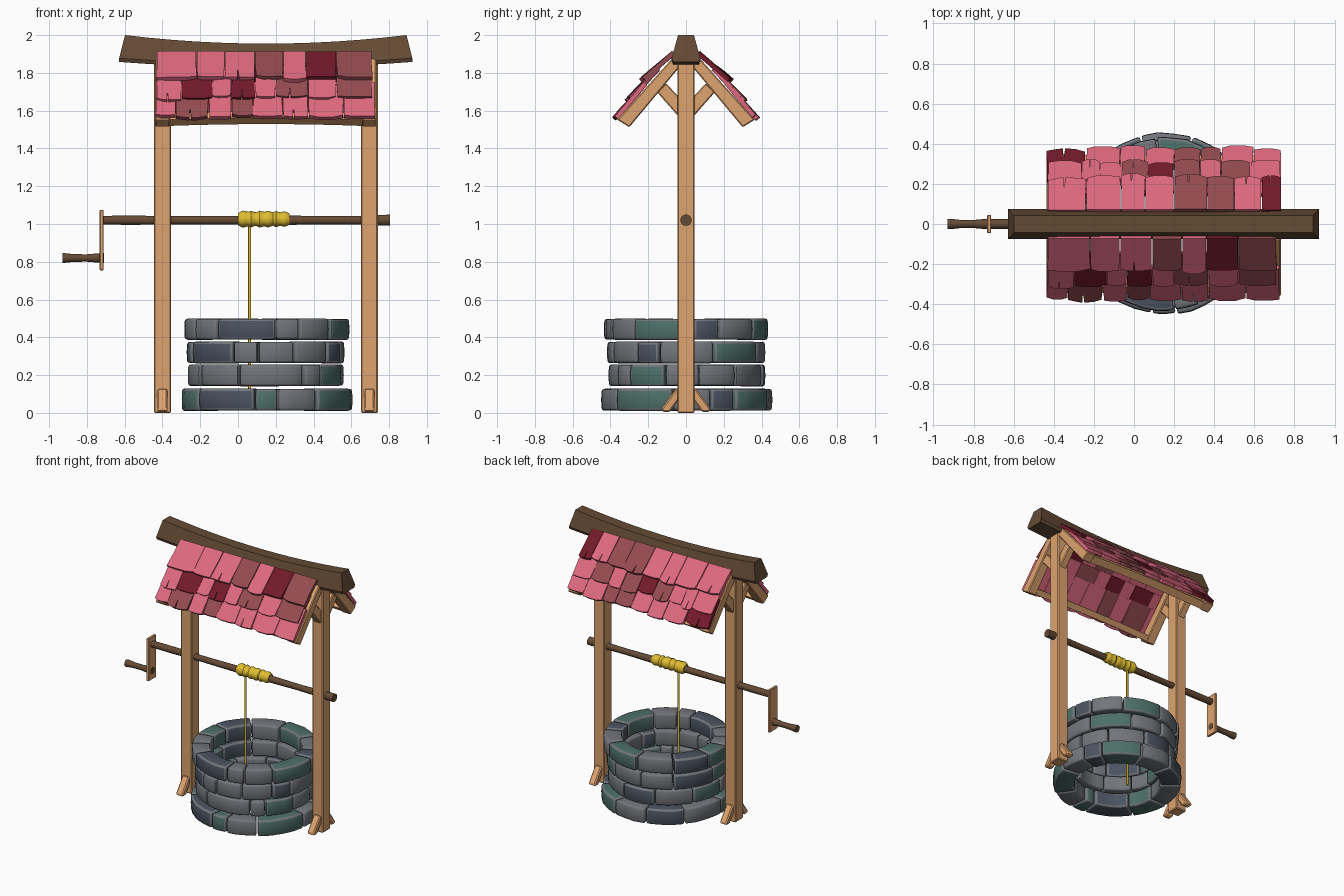
import bpy, bmesh, math, random
from mathutils import Vector as V

if "Cube" in bpy.data.objects:
    bpy.data.objects.remove(bpy.data.objects["Cube"])
random.seed(4)
J = lambda a: random.uniform(-a, a)


def mat(name, r, g, b):
    m = bpy.data.materials.new(name)
    m.diffuse_color = (r, g, b, 1)
    m.use_nodes = True
    m.node_tree.nodes["Principled BSDF"].inputs["Base Color"].default_value = m.diffuse_color
    return m


OAK = mat("light_wood", .73, .37, .16)
DARK = mat("dark_wood", .13, .07, .035)
ROPE = mat("rope_yellow", .75, .51, .03)
STONE = [mat("stone_grey", .17, .18, .20), mat("stone_blue", .07, .087, .12), mat("stone_green", .075, .16, .14)]
TILE = [mat("tile_pink", .73, .14, .21), mat("tile_dusky", .30, .07, .08), mat("tile_deep", .17, .01, .022)]


def finish(name, bm, mats, smooth=None, bevel=0, segs=1):
    bmesh.ops.recalc_face_normals(bm, faces=bm.faces[:])
    if bevel:
        es = [e for e in bm.edges if len(e.link_faces) == 2 and e.calc_face_angle() > .8]
        bmesh.ops.bevel(bm, geom=es, offset=bevel, segments=segs, affect='EDGES', profile=.5, clamp_overlap=True)
    me = bpy.data.meshes.new(name)
    bm.to_mesh(me)
    bm.free()
    for m in mats:
        me.materials.append(m)
    if smooth:
        me.shade_smooth()
        me.set_sharp_from_angle(angle=math.radians(smooth))
    ob = bpy.data.objects.new(name, me)
    bpy.context.collection.objects.link(ob)
    return ob


def loft(bm, rings, mi=0):
    """Skin closed rings of points and cap both ends."""
    rs = [[bm.verts.new(p) for p in r] for r in rings]
    n = len(rs[0])
    fs = [bm.faces.new(rs[0]), bm.faces.new(rs[-1])]
    for a, b in zip(rs, rs[1:]):
        fs += [bm.faces.new((a[i], a[(i + 1) % n], b[(i + 1) % n], b[i])) for i in range(n)]
    for f in fs:
        f.material_index = mi


def prism(name, yz, x0, x1, m, bevel=.006):
    """Side profile in y,z extruded along x."""
    bm = bmesh.new()
    loft(bm, [[(x, y, z) for y, z in yz] for x in (x0, x1)])
    return finish(name, bm, [m], bevel=bevel)


def lathe_x(name, prof, z, m, n=14):
    """Turned part along x; prof holds (x, radius)."""
    bm = bmesh.new()
    loft(bm, [[(x, r * math.cos(i * math.tau / n), z + r * math.sin(i * math.tau / n)) for i in range(n)]
              for x, r in prof])
    return finish(name, bm, [m], smooth=40)


# Stone courses: z0, z1, outer radius, inner radius, [(start degrees, colour)...]
CX = .15
courses = [
    (.01, .13, .45, .305, [(-144, 1), (-98, 2), (-82, 0), (-54, 2), (-9, 0), (17, 1), (35, 2), (72, 0), (105, 1), (140, 0), (180, 2)]),
    (.14, .258, .412, .29, [(-148, 0), (-111, 0), (-61, 0), (-46, 2), (-16, 0), (10, 0), (40, 0), (78, 1), (112, 0), (150, 2), (185, 0)]),
    (.262, .378, .418, .30, [(-160, 1), (-115, 0), (-96, 0), (-69, 0), (-39, 1), (-20, 0), (21, 2), (64, 0), (98, 0), (130, 1), (172, 2)]),
    (.386, .5, .432, .31, [(-150, 0), (-127, 1), (-83, 0), (-66, 0), (-39, 2), (5, 1), (24, 0), (55, 2), (95, 0), (130, 1), (165, 2), (190, 0)]),
]
for k, (z0, z1, ro, ri, stones) in enumerate(courses):
    bm = bmesh.new()
    ends = [s[0] for s in stones[1:]] + [stones[0][0] + 360]
    for (a0, c), a1 in zip(stones, ends):
        n = max(2, round((a1 - a0) / 11))
        dr, rings = J(.007), []
        za, zb = z0 + abs(J(.004)), z1 - abs(J(.004))
        for i in range(n + 1):
            a = math.radians(a0 + .6 + (a1 - a0 - 1.2) * i / n)
            o, q = ro + dr + J(.003), ri + dr + J(.004)
            rings.append([(CX + r * math.cos(a), r * math.sin(a), z)
                          for r, z in ((q, za), (o, za), (o + .003, (za + zb) / 2), (o, zb), (q, zb))])
        loft(bm, rings, c)
    finish("stone_course_%d" % (k + 1), bm, STONE, smooth=50, bevel=.012, segs=2)

# Posts with roof rafters, knee braces and foot braces
for side, x in (("left", -.4), ("right", .695)):
    prism(side + "_post", [(-.046, 0), (.046, 0), (.046, 1.87), (-.046, 1.87)], x - .045, x + .045, OAK)
    for face, s in (("front", -1), ("back", 1)):
        tag = face + "_" + side
        prism(tag + "_rafter", [(s * y, z) for y, z in ((.30, 1.512), (.364, 1.552), (.075, 1.875), (.01, 1.86))],
              x - .037, x + .037, OAK)
        prism(tag + "_knee_brace", [(s * y, z) for y, z in ((.03, 1.575), (.045, 1.575), (.155, 1.70), (.105, 1.745), (.03, 1.665))],
              x - .028, x + .028, OAK)
        prism(tag + "_foot_brace", [(s * y, z) for y, z in ((.03, .13), (.055, .125), (.132, .02), (.125, .005), (.085, .005), (.03, .08))],
              x - .028, x + .028, OAK, .008)

# Sagging ridge beam
bm = bmesh.new()
rings = []
for i in range(13):
    t = i / 6 - 1
    zt, zb = 1.955 + .045 * t * t, 1.828 + .03 * t * t
    xt, xb = .147 + .745 * t, .147 + .776 * t
    rings.append([(xb, -.068, zb), (xb, .068, zb), (xb, .076, zb + .02), (xt, .042, zt), (xt, -.042, zt), (xb, -.076, zb + .02)])
loft(bm, rings)
finish("ridge_beam", bm, [DARK])

# Eave beams, slightly bowed
for face, s in (("front", -1), ("back", 1)):
    bm = bmesh.new()
    loft(bm, [[(.147 + .57 * t, s * y, z + .012 * (1 - t * t))
               for y, z in ((.30, 1.517), (.345, 1.55), (.315, 1.585), (.27, 1.55))]
              for t in [i / 5 - 1 for i in range(11)]])
    finish(face + "_eave_beam", bm, [OAK])

# Roof tiles: upper (y, z), lower (y, z) of each row
rows = [((.055, 1.895), (.22, 1.752)), ((.135, 1.815), (.292, 1.648)), ((.205, 1.735), (.358, 1.553))]
layout = {
    -1: [([-.43, -.22, -.07, .09, .24, .36, .52, .71], "0001021"),
         ([-.43, -.3, -.135, -.035, .09, .2, .37, .52, .71], "02020101"),
         ([-.435, -.33, -.155, -.035, .08, .235, .37, .56, .725], "01010000")],
    1: [([-.43, -.24, -.065, .055, .2, .365, .5, .635, .735], "00001102"),
        ([-.43, -.26, -.17, -.065, .07, .2, .33, .435, .58, .73], "000121010"),
        ([-.435, -.24, -.07, .055, .2, .33, .435, .595, .735], "20001100")],
}
for s, name in ((-1, "front_roof_tiles"), (1, "back_roof_tiles")):
    bm = bmesh.new()
    for (a, b), (xs, cols) in zip(rows, layout[s]):
        top, low = V((0, s * a[0], a[1])), V((0, s * b[0], b[1]))
        d = low - top
        up = V((0, -s * d.z, s * d.y)).normalized() * s
        if up.z < 0:
            up = -up
        up.y = s * abs(up.y)
        for x0, x1, c in zip(xs, xs[1:], cols):
            w, e, lift = x1 - x0, 1 + J(.06), abs(J(.005))
            pts = [(0, 0), (1, 0), (1, .5), (1 + J(.03), e - .03 + J(.03))]
            pts += [(.72, e + .01)]
            if random.random() < .35:   # split in the lower edge
                pts += [(.47, e + .02), (.43, e - .28), (.41, e + .02)]
            pts += [(.28, e + .01), (J(.03), e - .03 + J(.03)), (0, .5)]
            rings = []
            for h in (0, .024):
                rings.append([V((x0 + .002 + u * (w - .004), 0, 0)) + top + d * v
                              + up * (h + lift + .02 * u * (1 - u)) for u, v in pts])
            loft(bm, rings, int(c))
    finish(name, bm, TILE)

# Winding axle, crank and handle
lathe_x("winding_axle", [(-.715, .024), (-.55, .025), (-.3, .022), (0, .024), (.28, .025), (.5, .022),
                         (.72, .025), (.74, .029), (.805, .03)], 1.02, DARK)
prism("crank_arm", [(-.046, .755), (.046, .755), (.046, 1.075), (-.046, 1.075)], -.732, -.712, OAK, .003)
lathe_x("crank_handle", [(-.93, .026), (-.915, .026), (-.87, .021), (-.8, .02), (-.745, .025), (-.71, .026)], .82, DARK)

# Rope wound on the axle and its hanging end
coil = [(0, .03)]
for i in range(6):
    for t, r in ((.15, .036), (.5, .043), (.85, .039)):
        coil.append((.003 + (i + t) * .044, r + J(.003)))
coil.append((.272, .03))
lathe_x("rope_coil", coil, 1.026, ROPE, 16)
bm = bmesh.new()
loft(bm, [[(.062 + .008 * math.cos(i * math.tau / 8), .008 * math.sin(i * math.tau / 8), z) for i in range(8)]
          for z in (.05, 1.0)])
finish("hanging_rope", bm, [ROPE], smooth=50)
